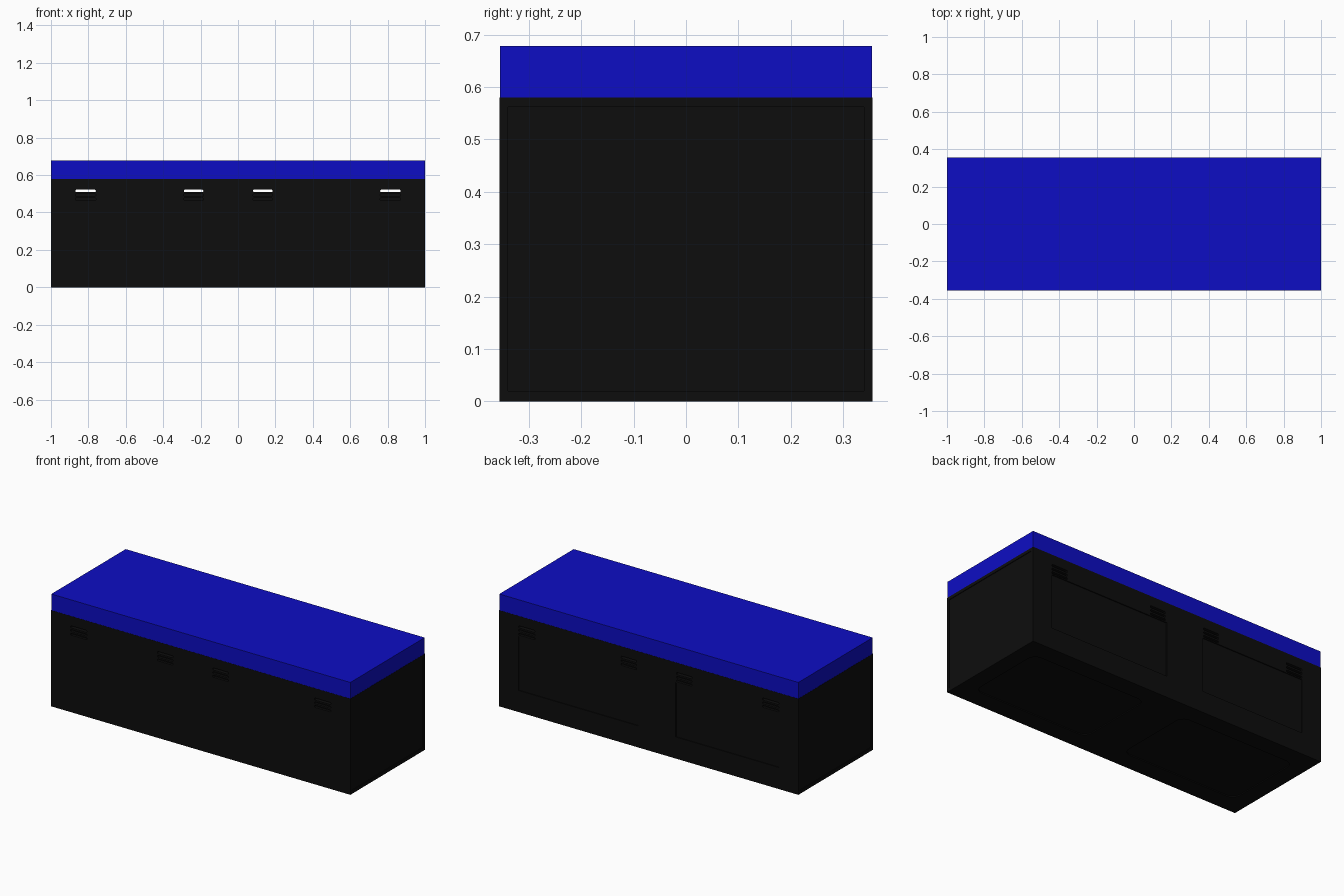
import bpy, bmesh, math

if "Cube" in bpy.data.objects:
    bpy.data.objects.remove(bpy.data.objects["Cube"])

X, Y, BODY_TOP, LID_TOP = 1.0, 0.356, 0.58, 0.678


def material(name, color):
    m = bpy.data.materials.new(name)
    m.diffuse_color = (*color, 1)
    m.use_nodes = True
    m.node_tree.nodes["Principled BSDF"].inputs["Base Color"].default_value = m.diffuse_color
    return m


def box(name, x, y, z, mat=None):
    """Box from (min, max) ranges on each axis."""
    bpy.ops.mesh.primitive_cube_add(size=1)
    o = bpy.context.object
    o.name = name
    for v in o.data.vertices:
        v.co = [r[0] if c < 0 else r[1] for c, r in zip(v.co, (x, y, z))]
    if mat:
        o.data.materials.append(mat)
    return o


def round_edges(o, axis, radius):
    """Round the edges running along one axis."""
    bm = bmesh.new()
    bm.from_mesh(o.data)
    edges = [e for e in bm.edges
             if abs((e.verts[0].co - e.verts[1].co).normalized()[axis]) > 0.9]
    bmesh.ops.bevel(bm, geom=edges, offset=radius, segments=5, profile=0.5, affect='EDGES')
    bm.to_mesh(o.data)
    bm.free()
    return o


black = material("black_shell", (0.004, 0.004, 0.004))
blue = material("blue_lid", (0.004, 0.004, 0.55))

# Hollow black body
body = box("body", (-X, X), (-Y, Y), (0, BODY_TOP), black)
cutters = bpy.data.collections.new("cutters")
bpy.context.scene.collection.children.link(cutters)


def cut(o):
    for c in list(o.users_collection):
        c.objects.unlink(o)
    cutters.objects.link(o)
    o.hide_render = True
    o.hide_set(True)
    mod = body.modifiers.new(o.name, 'BOOLEAN')
    mod.operation = 'DIFFERENCE'
    mod.solver = 'EXACT'
    mod.object = o


cut(box("cavity_cutter", (-X + .03, X - .03), (-Y + .03, Y - .03), (.03, BODY_TOP - .02)))

# Vent groups: top slot goes right through, lower slots are shallow grooves
for x0, x1 in ((-.87, -.76), (-.29, -.185), (.08, .185), (.76, .87)):
    cut(round_edges(box("through_slot_cutter", (x0, x1), (-.5, .5), (.509, .522)), 1, .006))
    for z in (.493, .471):
        for s in (-1, 1):
            y = sorted((s * (Y - .015), s * .5))
            cut(round_edges(box("groove_cutter", (x0, x1), y, (z - .006, z + .006)), 1, .005))

# Recessed panels on the back and underside
for x0, x1 in ((-.87, -.18), (.07, .87)):
    cut(box("back_panel_cutter", (x0, x1), (Y - .006, .5), (.13, .458)))
for x0, x1 in ((-.9, -.13), (.13, .9)):
    cut(round_edges(box("base_panel_cutter", (x0, x1), (-.245, .245), (-.1, .006)), 2, .05))

# Shallow recessed end panels
for s in (-1, 1):
    cut(box("end_panel_cutter", sorted((s * (X - .004), s * 1.2)), (-.34, .34), (.02, .562)))

# Blue lid
box("lid", (-X + .001, X - .001), (-Y + .001, Y - .001), (BODY_TOP, LID_TOP), blue)
